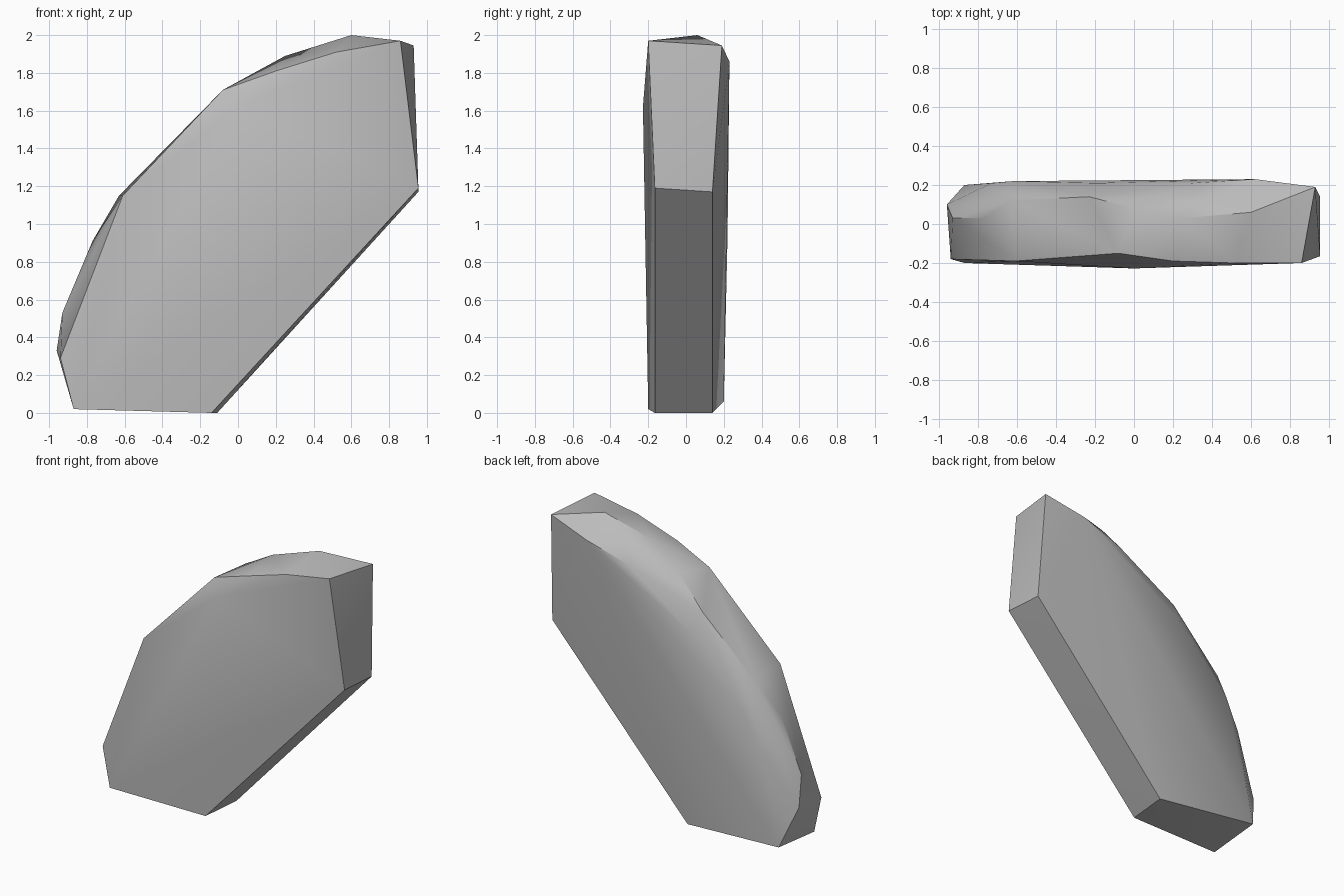
import bpy
import bmesh
import math

default_cube = bpy.data.objects.get("Cube")
if default_cube:
    bpy.data.objects.remove(default_cube, do_unlink=True)


def make_material(name, colour):
    material = bpy.data.materials.new(name)
    material.use_nodes = True
    material.diffuse_color = colour
    material.node_tree.nodes["Principled BSDF"].inputs["Base Color"].default_value = colour
    return material


def make_chipped_stone(name, outlines, material):
    """Wrap a tight faceted skin around a few outline loops."""
    bm = bmesh.new()
    for outline in outlines:
        for point in outline:
            bm.verts.new(point)
    hull = bmesh.ops.convex_hull(bm, input=bm.verts[:])
    unused = set(hull["geom_interior"]) | set(hull["geom_unused"])
    loose = [item for item in unused if isinstance(item, bmesh.types.BMVert)]
    bmesh.ops.delete(bm, geom=loose, context="VERTS")
    bmesh.ops.recalc_face_normals(bm, faces=bm.faces[:])
    mesh = bpy.data.meshes.new(name)
    bm.to_mesh(mesh)
    bm.free()
    mesh.materials.append(material)
    stone = bpy.data.objects.new(name, mesh)
    bpy.context.scene.collection.objects.link(stone)
    return stone


# Front face outline, ending with its shallow bulge
front_outline = [
    (-.87, -.2, .02), (-.14, -.165, 0), (.955, -.165, 1.19),
    (.86, -.2, 1.97), (.52, -.2, 1.91), (.2, -.19, 1.81),
    (-.08, -.15, 1.71), (-.61, -.19, 1.15), (-.94, -.18, .29),
    (0, -.228, 1.62),
]

# Curved crest between the two broad faces
crest = [
    (-.96, .1, .33), (-.93, .03, .53), (-.77, .03, .91),
    (-.63, .12, 1.15), (-.23, .14, 1.54), (0, .08, 1.74),
    (.25, .03, 1.89), (.38, .13, 1.89), (.6, .06, 2),
]

# Back face outline
back_outline = [
    (-.87, .2, .06), (-.11, .14, 0), (.955, .14, 1.17),
    (.93, .19, 1.945), (.62, .23, 1.86), (.3, .21, 1.76),
    (-.2, .21, 1.4), (-.62, .22, .94), (-.73, .21, .72),
]

# Single grey slab with crisp chipped edges and soft rounded crest
stone_grey = make_material("stone_grey", (.5, .5, .5, 1))
slab = make_chipped_stone("stone_slab", [front_outline, crest, back_outline], stone_grey)
bpy.ops.object.select_all(action="DESELECT")
slab.select_set(True)
bpy.context.view_layer.objects.active = slab
bpy.ops.object.shade_smooth_by_angle(angle=math.radians(30))
